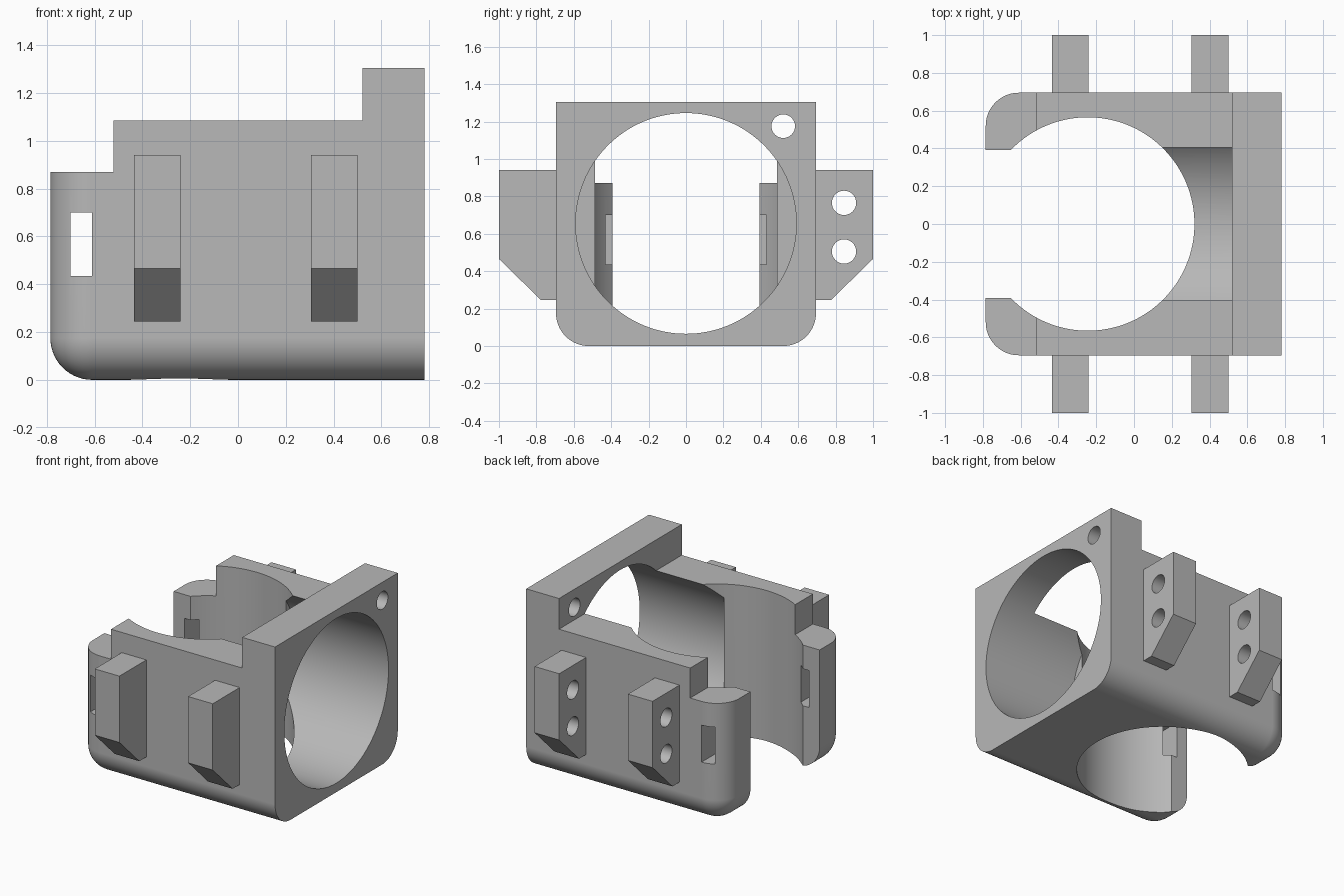
import bpy
import bmesh
from math import pi, radians

scene = bpy.context.scene
old = bpy.data.objects.get("Cube")
if old:
    bpy.data.objects.remove(old, do_unlink=True)

# Single grey plastic
GREY = (0.48, 0.48, 0.48, 1)
mat = bpy.data.materials.new("grey_plastic")
mat.use_nodes = True
mat.diffuse_color = GREY
mat.node_tree.nodes["Principled BSDF"].inputs["Base Color"].default_value = GREY


def make_object(name, bm):
    bmesh.ops.recalc_face_normals(bm, faces=bm.faces)
    mesh = bpy.data.meshes.new(name)
    bm.to_mesh(mesh)
    bm.free()
    mesh.materials.append(mat)
    obj = bpy.data.objects.new(name, mesh)
    scene.collection.objects.link(obj)
    return obj


def box_bm(x0, x1, y0, y1, z0, z1):
    bm = bmesh.new()
    bmesh.ops.create_cube(bm, size=1)
    for v in bm.verts:
        v.co.x = x1 if v.co.x > 0 else x0
        v.co.y = y1 if v.co.y > 0 else y0
        v.co.z = z1 if v.co.z > 0 else z0
    return bm


def box(name, *limits):
    return make_object(name, box_bm(*limits))


def cylinder(name, axis, start, end, centre, radius, sides):
    """Cylinder along x or z; centre gives the other two coordinates."""
    bm = bmesh.new()
    bmesh.ops.create_cone(bm, cap_ends=True, segments=sides, radius1=radius,
                          radius2=radius, depth=end - start)
    mid = (start + end) / 2
    for v in bm.verts:
        a, b, h = v.co
        if axis == "x":
            v.co = (h + mid, a + centre[0], b + centre[1])
        else:
            v.co = (a + centre[0], b + centre[1], h + mid)
    return make_object(name, bm)


def carve(obj, cutters):
    """Cut all cutters out of obj, bake the result and remove the cutters."""
    for c in cutters:
        c.hide_render = True
        m = obj.modifiers.new("cut", "BOOLEAN")
        m.operation = "DIFFERENCE"
        m.solver = "EXACT"
        m.object = c
    bpy.context.view_layer.update()
    deps = bpy.context.evaluated_depsgraph_get()
    baked = bpy.data.meshes.new_from_object(obj.evaluated_get(deps))
    obj.modifiers.clear()
    obj.data = baked
    for c in cutters:
        bpy.data.objects.remove(c, do_unlink=True)
    for o in bpy.context.selected_objects:
        o.select_set(False)
    obj.select_set(True)
    bpy.context.view_layer.objects.active = obj
    bpy.ops.object.shade_smooth_by_angle(angle=radians(30))
    weighted = obj.modifiers.new("even_shading", "WEIGHTED_NORMAL")
    weighted.keep_sharp = True


# Main dimensions
LEFT, RIGHT, HALF_W, TOP = -0.785, 0.78, 0.695, 1.305
STEP = 0.52

# Housing block with rounded underside and rounded open end
bm = box_bm(LEFT, RIGHT, -HALF_W, HALF_W, 0, TOP)
rounded = []
for e in bm.edges:
    mid = (e.verts[0].co + e.verts[1].co) / 2
    low, end = mid.z < 0.01, mid.x < LEFT + 0.01
    side = abs(mid.y) > HALF_W - 0.01
    if (low and side) or (end and side) or (low and end):
        rounded.append(e)
bmesh.ops.bevel(bm, geom=rounded, offset=0.175, offset_type="OFFSET",
                segments=14, profile=0.5, affect="EDGES")
housing = make_object("housing", bm)

# Stepped top, vertical well, open end, flange bore and arm slots
cutters = [
    box("cut_step", -2, STEP, -2, 2, 1.085, 2),
    box("cut_low_step", -2, -STEP, -2, 2, 0.87, 1.6),
    cylinder("cut_well", "z", -1, 2, (-0.245, 0), 0.565, 128),
    box("cut_open_end", -2, -0.5, -0.392, 0.392, -1, 2),
    cylinder("cut_bore", "x", 0.04, 2, (0, 0.655), 0.59, 128),
    box("cut_slot", -0.70, -0.61, -2, 2, 0.435, 0.70),
]
# Flange screw holes: upper pair through, lower pair blind
for y in (-0.52, 0.52):
    for z in (0.13, 1.175):
        start = 0.45 if z > 1 else STEP
        cutters.append(cylinder("cut_screw", "x", start, 1, (y, z), 0.063, 32))
carve(housing, cutters)

# Side mounting tabs with a chamfered lower corner and two holes each
PROFILE = [(0.65, 0.94), (1.0, 0.94), (1.0, 0.465), (0.775, 0.245), (0.65, 0.245)]
for side, side_name in ((-1, "front"), (1, "back")):
    for x0, x1, end_name in ((-0.435, -0.24, "right"), (0.305, 0.50, "left")):
        bm = bmesh.new()
        face = bm.faces.new([bm.verts.new((x0, side * y, z)) for y, z in PROFILE])
        ext = bmesh.ops.extrude_face_region(bm, geom=[face])
        for v in ext["geom"]:
            if isinstance(v, bmesh.types.BMVert):
                v.co.x = x1
        tab = make_object(f"{side_name}_{end_name}_tab", bm)
        carve(tab, [cylinder("cut_hole", "x", x0 - 0.1, x1 + 0.1,
                             (side * 0.845, z), 0.065, 32)
                    for z in (0.505, 0.765)])
